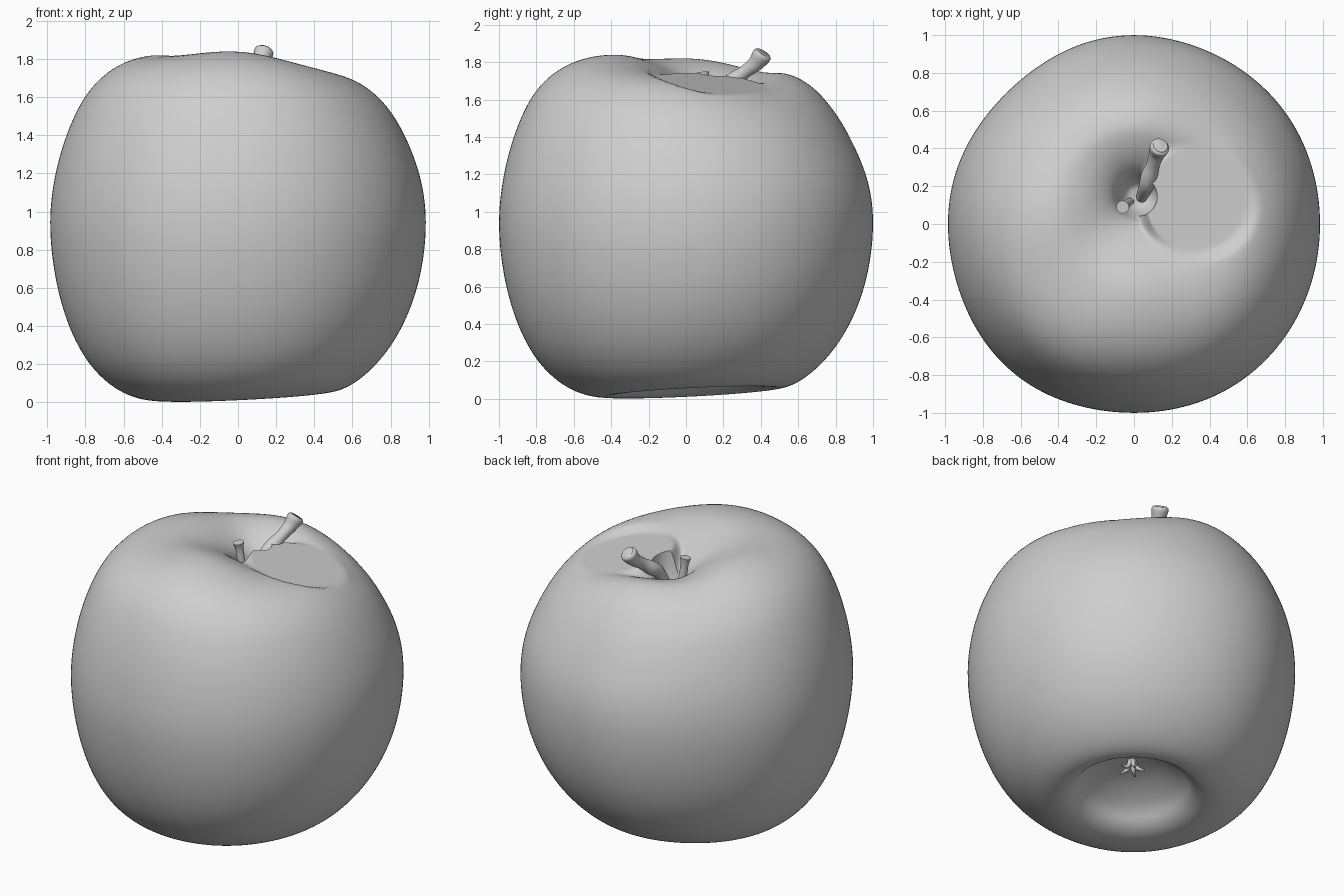
import bpy, bmesh
from math import sin, cos, pi, hypot, exp
from mathutils import Vector

cube = bpy.data.objects.get("Cube")
if cube:
    bpy.data.objects.remove(cube)

grey = bpy.data.materials.new("plain_grey")
grey.use_nodes = True
colour = (0.62, 0.62, 0.62, 1)
grey.diffuse_color = colour
grey.node_tree.nodes["Principled BSDF"].inputs["Base Color"].default_value = colour


def finish(bm, name, angle):
    bmesh.ops.recalc_face_normals(bm, faces=bm.faces)
    mesh = bpy.data.meshes.new(name)
    bm.to_mesh(mesh)
    bm.free()
    mesh.materials.append(grey)
    obj = bpy.data.objects.new(name, mesh)
    bpy.context.collection.objects.link(obj)
    bpy.ops.object.select_all(action='DESELECT')
    obj.select_set(True)
    bpy.context.view_layer.objects.active = obj
    bpy.ops.object.shade_smooth_by_angle(angle=angle)


def smooth_path(points, steps, relax=0):
    """Catmull-Rom curve through the points, then optional relaxing."""
    pts = [Vector(p) for p in points]
    pts = [2 * pts[0] - pts[1]] + pts + [2 * pts[-1] - pts[-2]]
    out = []
    for a, b, c, d in zip(pts, pts[1:], pts[2:], pts[3:]):
        for i in range(steps):
            t = i / steps
            out.append(0.5 * (2 * b + (c - a) * t + (2 * a - 5 * b + 4 * c - d) * t * t
                              + (3 * b - a - 3 * c + d) * t ** 3))
    out.append(pts[-2])
    for _ in range(relax):
        out[1:-1] = [(a + 2 * b + c) / 4 for a, b, c in zip(out, out[1:], out[2:])]
    return out


def ease(t):
    t = max(0, min(1, t))
    return t * t * (3 - 2 * t)


def skin(bm, rings):
    """Join rings of vertices and close both ends."""
    for a, b in zip(rings, rings[1:]):
        for i in range(len(a)):
            j = (i + 1) % len(a)
            bm.faces.new((a[i], a[j], b[j], b[i]))
    bm.faces.new(rings[0])
    bm.faces.new(rings[-1])


# Fruit body: half profile from stem pit to calyx hollow
PROFILE = [(0.01, 1.52), (0.06, 1.53), (0.1, 1.6), (0.13, 1.68), (0.21, 1.745),
           (0.32, 1.79), (0.45, 1.805), (0.63, 1.74), (0.785, 1.595), (0.89, 1.4),
           (0.96, 1.18), (0.987, 0.95), (0.965, 0.7), (0.905, 0.47), (0.81, 0.275),
           (0.69, 0.135), (0.56, 0.052), (0.44, 0.03), (0.36, 0.065), (0.3, 0.14),
           (0.16, 0.21), (0.01, 0.23)]


def body_point(r, z, a):
    top = z > 0.95
    # Uneven flanks and off-centre hollows
    inner = cos(pi / 2 * min(1, r)) ** 2
    diagonal = sin(2 * a) ** 2 * (1 - inner)
    bulge = 0.0025 + 0.0064 * cos(a) - 0.0177 * sin(a) + 0.0095 * sin(2 * a)
    rr = r * (1 + bulge * diagonal)
    shift, cx, cy = (inner, 0.02, 0.15) if top else (inner ** 2, 0.1, 0.1)
    x = rr * cos(a) + cx * shift
    y = 1.015 * rr * sin(a) + cy * shift
    if top:
        # Leaning shoulder, dipping towards a flat patch beside the stem
        z -= (0.05 * x + 0.11 * y) * ease((z - 0.95) / 0.75) + 0.1 * diagonal * inner
        d = hypot(x - 0.34, y - 0.13)
        z -= 0.09 * exp(-(d / 0.35) ** 2)
        if r > 0.1:
            plane = 1.735 - 0.19 * (x - 0.1) - 0.08 * (y - 0.1)
            z += (plane - z) * ease((0.34 - d) / 0.07)
    else:
        # Leaning base
        z += 0.05 * (x + y) * ease((0.95 - z) / 0.95)
    return x, y, z


bm = bmesh.new()
SIDES = 160
skin(bm, [[bm.verts.new(body_point(p.x, p.y, 2 * pi * i / SIDES)) for i in range(SIDES)]
          for p in smooth_path(PROFILE, 7, 8)])
finish(bm, "fruit_body", 0.8)


# Stems: round tubes with changing radius (x, y, z, radius)
def tube(name, points, sides=20):
    path = smooth_path(points, 6)
    bm = bmesh.new()
    rings = []
    for i, p in enumerate(path):
        tangent = (path[min(i + 1, len(path) - 1)] - path[max(i - 1, 0)]).xyz
        turn = tangent.to_track_quat('Z', 'Y')
        rings.append([bm.verts.new(p.xyz + turn @ Vector((p.w * cos(2 * pi * k / sides),
                                                         p.w * sin(2 * pi * k / sides), 0)))
                      for k in range(sides)])
    skin(bm, rings)
    finish(bm, name, 0.8)


tube("main_stem", [(0.04, 0.14, 1.55, 0.03), (0.065, 0.2, 1.66, 0.04), (0.08, 0.25, 1.7, 0.045),
                   (0.1, 0.31, 1.745, 0.036), (0.12, 0.37, 1.79, 0.042),
                   (0.135, 0.405, 1.835, 0.052), (0.14, 0.415, 1.85, 0.04)])
tube("broken_stem", [(-0.02, 0.12, 1.5, 0.02), (-0.045, 0.1, 1.62, 0.024),
                     (-0.055, 0.095, 1.7, 0.025), (-0.06, 0.09, 1.745, 0.034)])

# Calyx: small dried leaves in the lower hollow
for n in range(5):
    a = 2 * pi * n / 5
    out = Vector((cos(a), sin(a), 0))
    base = Vector((0.1, 0.1, 0.25))
    ends = [base + out * r + Vector((0, 0, -h)) for r, h in ((0.01, 0), (0.03, 0.06), (0.08, 0.08))]
    tube("calyx_leaf_%d" % (n + 1), [(*e, w) for e, w in zip(ends, (0.014, 0.014, 0.004))], 8)
